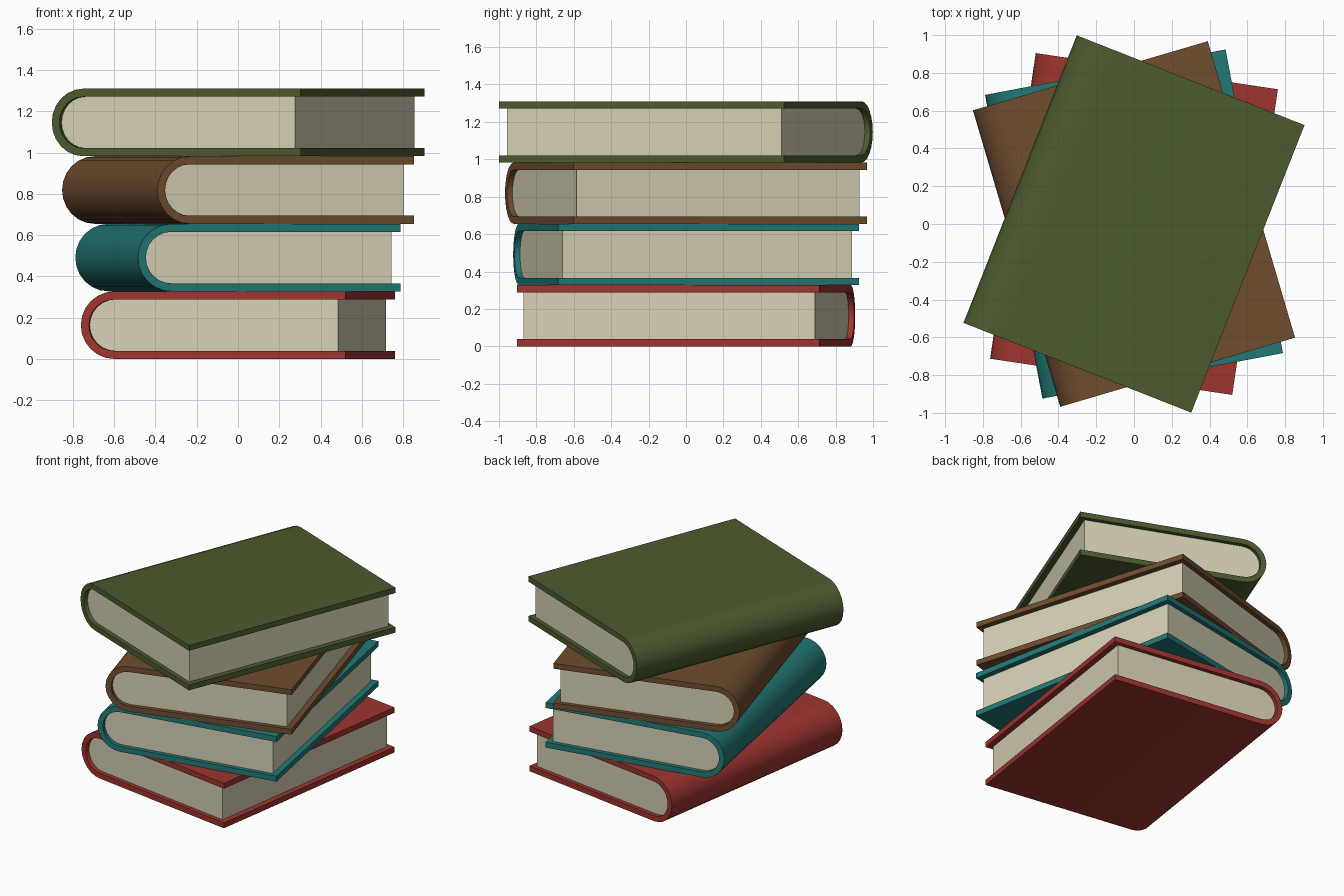
import bpy, bmesh, math
from mathutils import Matrix

if "Cube" in bpy.data.objects:
    bpy.data.objects.remove(bpy.data.objects["Cube"])

W, L, T = 1.296, 1.636, 0.3275   # book width, length, thickness
BOARD = 0.039                    # cover board thickness
INSET_X, INSET_Y = 0.04, 0.03    # page block recess
SEG = 12                         # spine segments


def material(name, rgb):
    m = bpy.data.materials.new(name)
    m.diffuse_color = (*rgb, 1)
    m.use_nodes = True
    m.node_tree.nodes["Principled BSDF"].inputs["Base Color"].default_value = m.diffuse_color
    return m


def u_profile(radius, x_end):
    """Open U: top edge, round spine on -x, bottom edge (x, z)."""
    cx = -W / 2 + T / 2
    pts = [(x_end, radius)]
    for i in range(SEG + 1):
        a = math.pi / 2 + math.pi * i / SEG
        pts.append((cx + radius * math.cos(a), radius * math.sin(a)))
    pts.append((x_end, -radius))
    return pts


def finish(bm, name, mat, z, angle):
    bmesh.ops.recalc_face_normals(bm, faces=bm.faces)
    me = bpy.data.meshes.new(name)
    bm.to_mesh(me)
    bm.free()
    me.materials.append(mat)
    ob = bpy.data.objects.new(name, me)
    bpy.context.collection.objects.link(ob)
    ob.matrix_world = Matrix.Translation((0, 0, z)) @ Matrix.Rotation(math.radians(angle), 4, 'Z')
    bpy.ops.object.select_all(action='DESELECT')
    ob.select_set(True)
    bpy.context.view_layer.objects.active = ob
    bpy.ops.object.shade_smooth_by_angle(angle=math.radians(30))


def cover(name, mat, z, angle):
    """Wrap-around cover: two boards joined by a round spine."""
    bm = bmesh.new()
    rings = []
    for y in (-L / 2, L / 2):
        for r in (T / 2, T / 2 - BOARD):
            rings.append([bm.verts.new((x, y, h)) for x, h in u_profile(r, W / 2)])
    fo, fi, bo, bi = rings
    for a, b in ((fo, fi), (bo, bi), (fo, bo), (fi, bi)):
        for i in range(len(a) - 1):
            bm.faces.new((a[i], a[i + 1], b[i + 1], b[i]))
    for i in (0, -1):
        bm.faces.new((fo[i], fi[i], bi[i], bo[i]))
    finish(bm, name, mat, z, angle)


def pages(name, mat, z, angle):
    """Solid page block filling the cover, recessed at three edges."""
    bm = bmesh.new()
    prof = u_profile(T / 2 - BOARD + 0.001, W / 2 - INSET_X)
    y = L / 2 - INSET_Y
    a = [bm.verts.new((x, -y, h)) for x, h in prof]
    b = [bm.verts.new((x, y, h)) for x, h in prof]
    bm.faces.new(a)
    bm.faces.new(b[::-1])
    for i in range(len(a)):
        j = (i + 1) % len(a)
        bm.faces.new((a[i], a[j], b[j], b[i]))
    finish(bm, name, mat, z, angle)


paper = material("paper cream", (0.67, 0.63, 0.46))

# Stack from bottom to top: name, colour, turn in degrees
stack = [
    ("red", (0.34, 0.035, 0.029), -8.5),
    ("teal", (0.016, 0.19, 0.18), 10.7),
    ("brown", (0.16, 0.074, 0.028), 16.4),
    ("green", (0.072, 0.105, 0.028), -21.5),
]
for i, (name, rgb, turn) in enumerate(stack):
    z = T * (i + 0.5)
    cover(name + "_book_cover", material(name + " cloth", rgb), z, turn)
    pages(name + "_book_pages", paper, z, turn)
